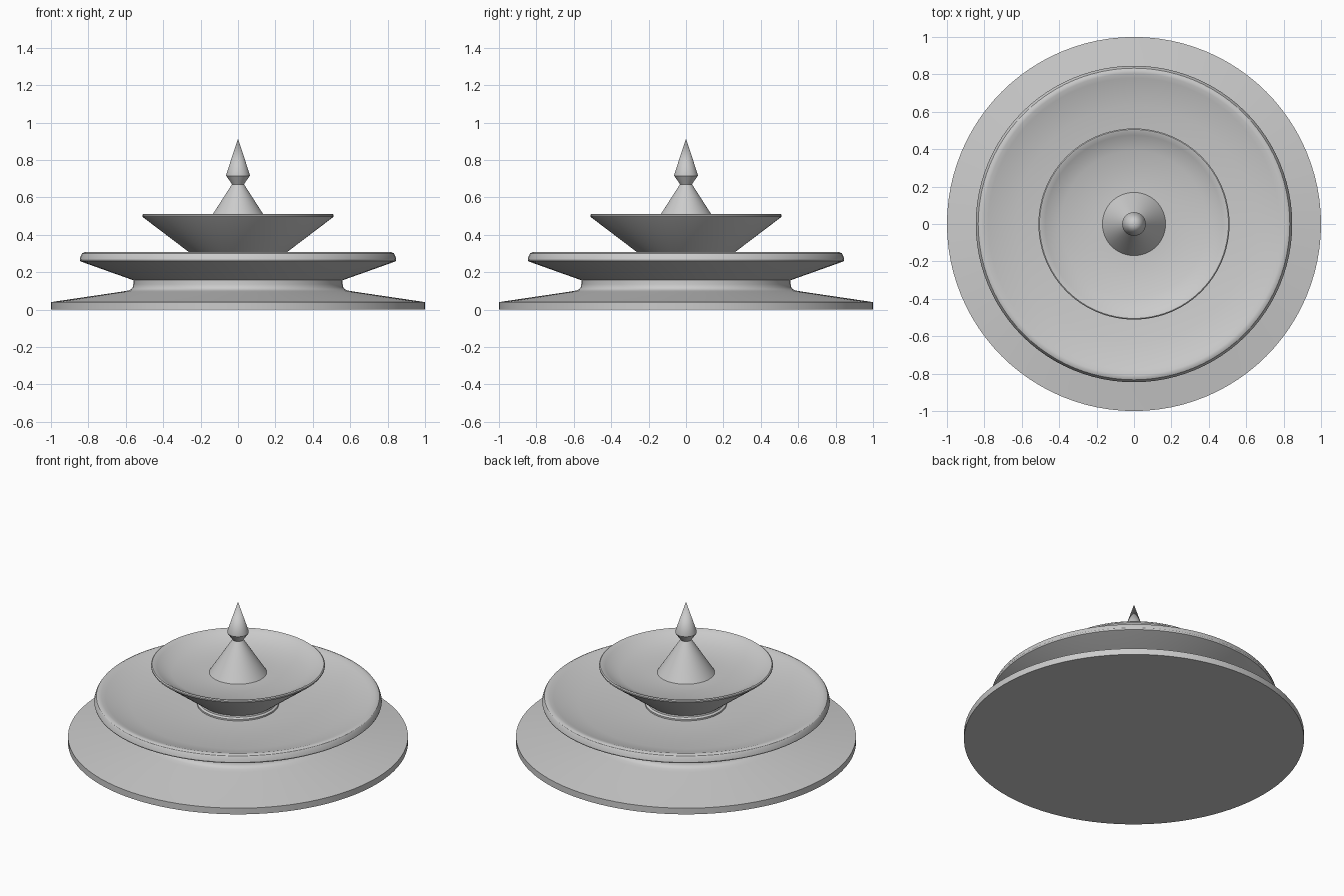
import bpy, bmesh, math

if "Cube" in bpy.data.objects:
    bpy.data.objects.remove(bpy.data.objects["Cube"])

SEGMENTS = 96


def lathe(name, profile):
    """Spin an (r, z) profile around z into a smooth-shaded part."""
    bm = bmesh.new()
    verts = [bm.verts.new((r, 0, z)) for r, z in profile]
    edges = [bm.edges.new(pair) for pair in zip(verts, verts[1:])]
    bmesh.ops.spin(bm, geom=verts + edges, cent=(0, 0, 0), axis=(0, 0, 1),
                   angle=math.tau, steps=SEGMENTS, use_duplicate=False)
    bmesh.ops.remove_doubles(bm, verts=bm.verts, dist=1e-5)
    bmesh.ops.recalc_face_normals(bm, faces=bm.faces)
    mesh = bpy.data.meshes.new(name)
    bm.to_mesh(mesh)
    bm.free()
    ob = bpy.data.objects.new(name, mesh)
    bpy.context.collection.objects.link(ob)
    # make sure open shells face outwards / upwards
    top = max(mesh.polygons, key=lambda p: abs(p.normal.z))
    want = -1 if top.center.z < 0.01 else 1
    if top.normal.z * want < 0:
        mesh.flip_normals()
    bpy.ops.object.select_all(action='DESELECT')
    ob.select_set(True)
    bpy.context.view_layer.objects.active = ob
    bpy.ops.object.shade_smooth_by_angle(angle=math.radians(30))
    return ob


# Wide sloping base with a coved neck
lathe("base", [(0, 0), (1, 0), (1, 0.04), (0.62, 0.096), (0.59, 0.101),
               (0.572, 0.108), (0.563, 0.119), (0.56, 0.135), (0.56, 0.157)])

# Large lower basin with rounded rim and sunken floor
lathe("lower_basin", [(0.56, 0.157), (0.835, 0.255), (0.843, 0.259),
                      (0.846, 0.268), (0.84, 0.29), (0.833, 0.301),
                      (0.82, 0.307), (0.805, 0.306), (0.78, 0.298),
                      (0.63, 0.252), (0.24, 0.252)])

# Small upper basin on a short foot
lathe("upper_basin", [(0.24, 0.252), (0.24, 0.262), (0.228, 0.27),
                      (0.226, 0.28), (0.262, 0.307), (0.507, 0.493),
                      (0.511, 0.498), (0.511, 0.506), (0.505, 0.511),
                      (0.495, 0.509), (0.475, 0.498), (0.39, 0.457),
                      (0.169, 0.457)])

# Central cone with pointed finial
lathe("spout_cone", [(0.169, 0.457), (0.032, 0.67)])
lathe("finial", [(0.032, 0.67), (0.063, 0.715), (0.063, 0.722), (0, 0.914)])
